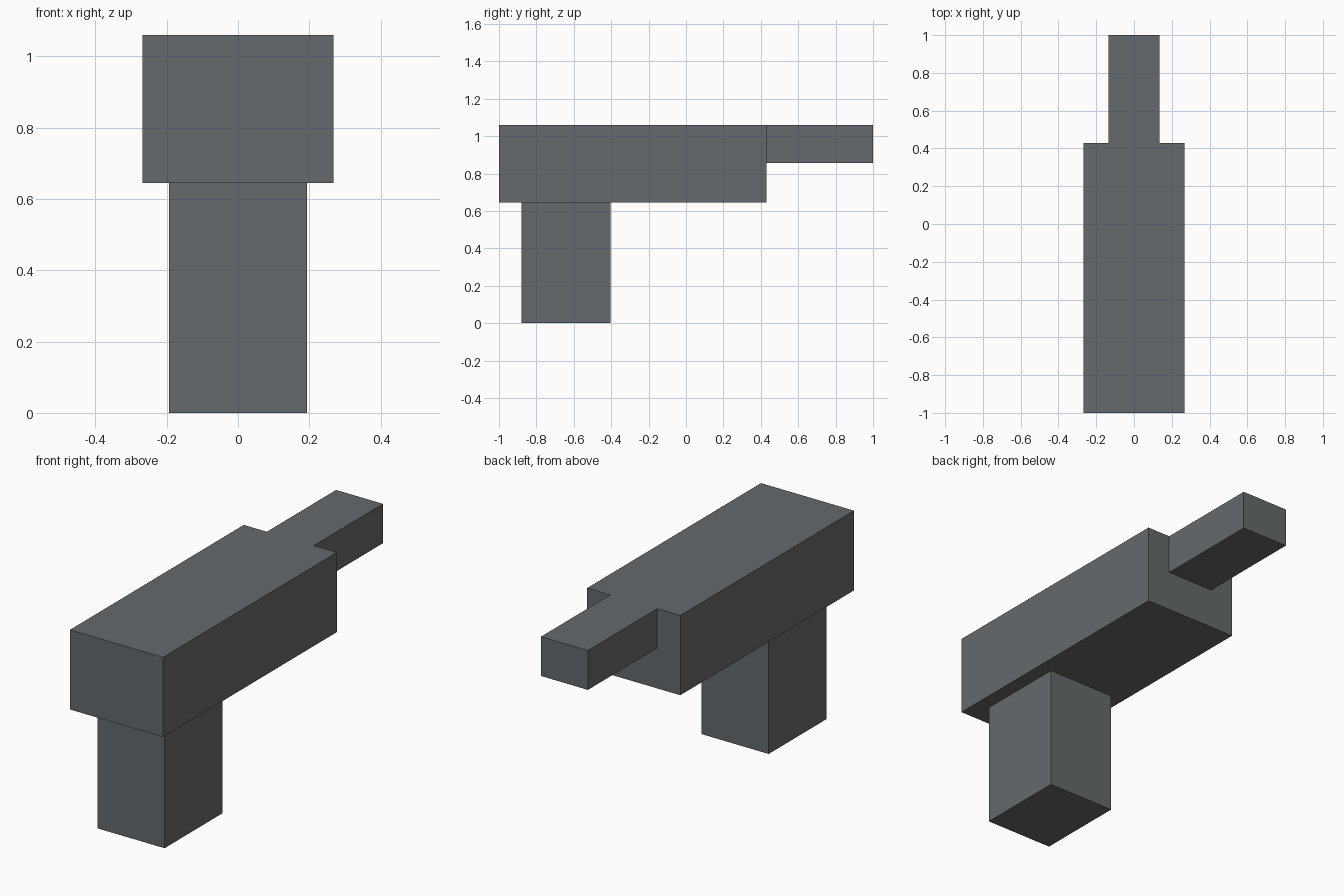
import bpy

cube = bpy.data.objects.get("Cube")
if cube:
    bpy.data.objects.remove(cube, do_unlink=True)

# One flat slate grey for every part
slate = bpy.data.materials.new("slate_grey")
slate.use_nodes = True
colour = (0.13, 0.143, 0.15, 1)
slate.diffuse_color = colour
slate.node_tree.nodes["Principled BSDF"].inputs["Base Color"].default_value = colour


def block(name, width, y_range, z_range):
    """Add a sharp-edged box centred on x between the given limits."""
    (y0, y1), (z0, z1) = y_range, z_range
    bpy.ops.mesh.primitive_cube_add(size=1, location=(0, (y0 + y1) / 2, (z0 + z1) / 2))
    obj = bpy.context.object
    obj.name = name
    obj.scale = (width, y1 - y0, z1 - z0)
    bpy.ops.object.transform_apply(location=False, rotation=False, scale=True)
    obj.data.materials.append(slate)
    return obj


TOP = 1.06
BODY_BASE = 0.645
BODY_BACK = 0.43

# Upright grip, long body, and slim barrel flush with the body's top
block("grip", 0.386, (-0.88, -0.405), (0, BODY_BASE))
block("body", 0.536, (-1, BODY_BACK), (BODY_BASE, TOP))
block("barrel", 0.27, (BODY_BACK, 1), (0.855, TOP))
